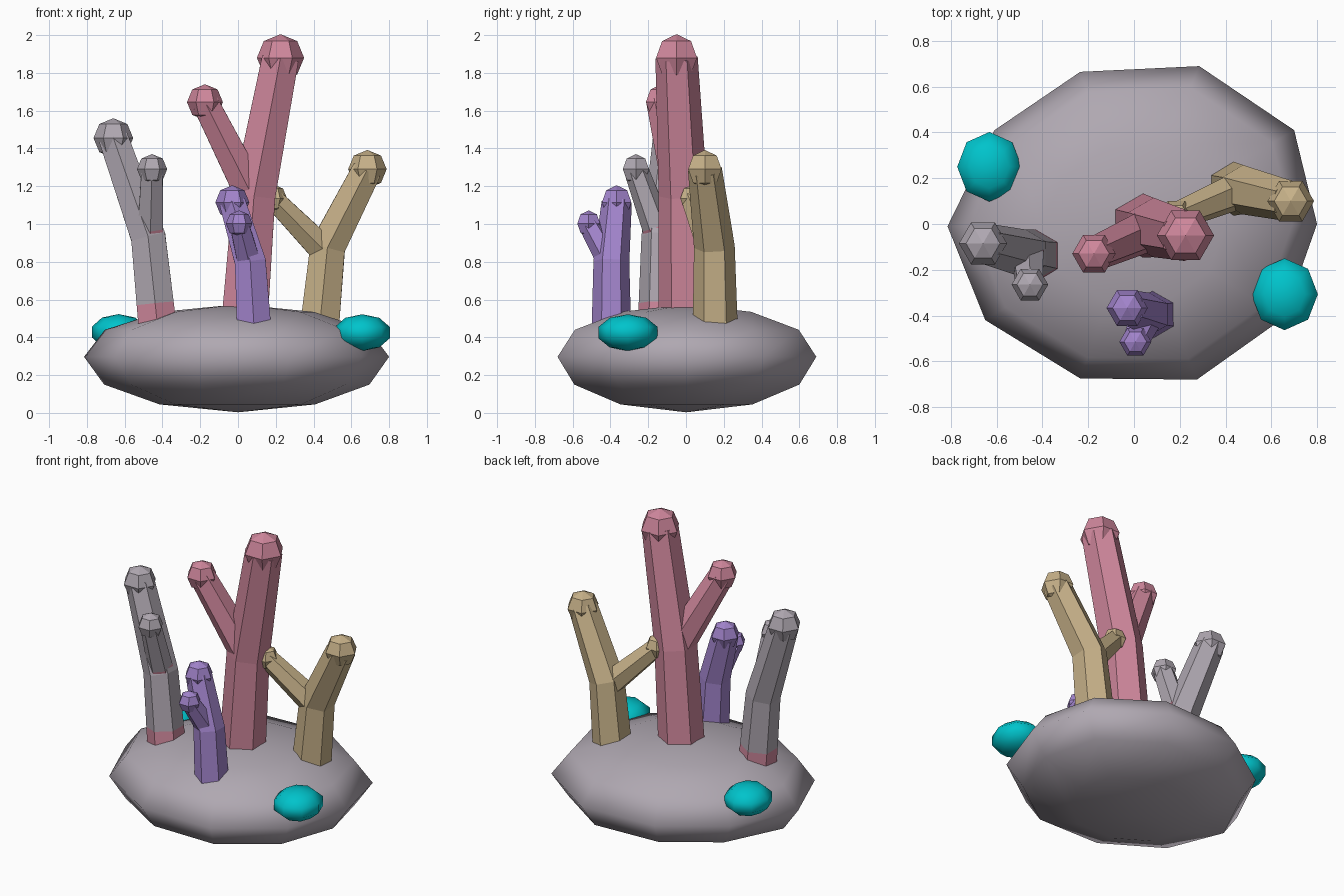
import bpy, bmesh, math
from mathutils import Vector

if "Cube" in bpy.data.objects:
    bpy.data.objects.remove(bpy.data.objects["Cube"])


def material(name, rgb):
    m = bpy.data.materials.new(name)
    m.diffuse_color = (*rgb, 1)
    m.use_nodes = True
    m.node_tree.nodes["Principled BSDF"].inputs["Base Color"].default_value = m.diffuse_color
    return m


GREY = material("stone_grey", (0.43, 0.39, 0.44))
PINK = material("coral_pink", (0.62, 0.24, 0.33))
TAN = material("sand_tan", (0.57, 0.44, 0.25))
PURPLE = material("soft_purple", (0.36, 0.23, 0.60))
TEAL = material("bright_teal", (0.0, 0.55, 0.60))


def make(name, rings, mats, smooth=False, first_band=0):
    """Skin a list of rings (a one-point ring is a pole); the first bands can use material 1."""
    bm = bmesh.new()
    loops = [[bm.verts.new(p) for p in r] for r in rings]
    for k, (a, b) in enumerate(zip(loops, loops[1:])):
        n = max(len(a), len(b))
        for i in range(n):
            j = (i + 1) % n
            if len(a) == 1:
                f = bm.faces.new((a[0], b[j], b[i]))
            elif len(b) == 1:
                f = bm.faces.new((a[i], a[j], b[0]))
            else:
                f = bm.faces.new((a[i], a[j], b[j], b[i]))
            f.material_index = 1 if k < first_band else 0
            f.smooth = smooth
    for end in (loops[0], loops[-1]):
        if len(end) > 2:
            f = bm.faces.new(end)
            f.material_index = 1 if first_band and end is loops[0] else 0
    bmesh.ops.recalc_face_normals(bm, faces=bm.faces)
    me = bpy.data.meshes.new(name)
    bm.to_mesh(me)
    bm.free()
    for m in mats:
        me.materials.append(m)
    ob = bpy.data.objects.new(name, me)
    bpy.context.collection.objects.link(ob)
    return ob


def blob(name, c, r, seg, rings, mat, smooth=False):
    """Low-poly ellipsoid with upright poles."""
    out = []
    for k in range(rings + 1):
        lat = -math.pi / 2 + math.pi * k / rings
        cr, z = math.cos(lat), c[2] + r[2] * math.sin(lat)
        n = 1 if k in (0, rings) else seg
        cr = 0 if n == 1 else cr
        out.append([(c[0] + r[0] * cr * math.cos(2 * math.pi * i / seg),
                     c[1] + r[1] * cr * math.sin(2 * math.pi * i / seg), z) for i in range(n)])
    return make(name, out, [mat], smooth)


def tube(name, pts, radii, mats, band=0):
    """Six-sided tube along a path, with an optional coloured band at the start."""
    pts, radii = [Vector(p) for p in pts], list(radii)
    if band:
        t = band / (pts[1] - pts[0]).length
        pts.insert(1, pts[0].lerp(pts[1], t))
        radii.insert(1, radii[0] + (radii[1] - radii[0]) * t)
    rings = []
    for i, (p, r) in enumerate(zip(pts, radii)):
        d = (pts[min(i + 1, len(pts) - 1)] - pts[max(i - 1, 0)]).normalized()
        if i == 1 and band:
            d = (pts[1] - pts[0]).normalized()
        v = Vector((0, 1, 0))
        v = (v - d * v.dot(d)).normalized()
        u = v.cross(d)
        rings.append([p + r * (math.cos(a) * v + math.sin(a) * u)
                      for a in (math.pi * k / 3 for k in range(6))])
    return make(name, rings, mats, False, 1 if band else 0)


# Rock base: ten-sided irregular outline, squashed rings
outline = [(0.80, 0), (0.70, 0.41), (0.285, 0.69), (-0.235, 0.665), (-0.61, 0.41),
           (-0.815, -0.01), (-0.65, -0.42), (-0.235, -0.675), (0.275, -0.68), (0.655, -0.41)]
profile = [(0.87, 0.15), (1, 0.297), (0.865, 0.44), (0.5, 0.535)]
rock = [[(0, 0, 0.003)], [(x * 0.51, y * 0.51, 0.045) for x, y in outline]]
rock += [[(x * s, y * s, z) for x, y in outline] for s, z in profile] + [[(0, 0, 0.575)]]
make("rock_base", rock, [GREY], True)

# Teal polyps on the rock
blob("polyp_right", (0.658, -0.307, 0.425), (0.153, 0.165, 0.097), 8, 5, TEAL, True)
blob("polyp_left", (-0.632, 0.25, 0.428), (0.148, 0.16, 0.095), 8, 5, TEAL, True)

# Corals: stem path and radii, branch path and radii, tip sizes, colours, band lengths
corals = [
    ("pink", [(0.03, -0.005, 0.42), (0.085, -0.015, 1.15), (0.225, -0.05, 1.88)],
     (0.142, 0.13, 0.112), [(0.075, -0.02, 1.15), (-0.175, -0.13, 1.645)], (0.10, 0.08),
     0.125, 0.095, [PINK], 0, 0),
    ("tan", [(0.428, 0.155, 0.42), (0.475, 0.15, 0.88), (0.685, 0.10, 1.29)],
     (0.12, 0.108, 0.09), [(0.465, 0.15, 0.85), (0.185, 0.035, 1.135)], (0.085, 0.062),
     0.102, 0.075, [TAN], 0, 0),
    ("grey", [(-0.422, -0.14, 0.42), (-0.475, -0.13, 0.93), (-0.66, -0.085, 1.455)],
     (0.117, 0.106, 0.09), [(-0.465, -0.13, 0.91), (-0.455, -0.265, 1.29)], (0.08, 0.065),
     0.105, 0.08, [GREY, PINK], 0.16, 0.08),
    ("purple", [(0.087, -0.395, 0.42), (0.065, -0.395, 0.80), (-0.03, -0.367, 1.115)],
     (0.105, 0.095, 0.08), [(0.06, -0.395, 0.79), (0.006, -0.515, 1.002)], (0.072, 0.057),
     0.09, 0.07, [PURPLE], 0, 0),
]
for name, stem, sr, branch, br, tip, btip, mats, band, bband in corals:
    tube(name + "_coral_stem", stem, sr, mats, band)
    tube(name + "_coral_branch", branch, br, mats, bband)
    blob(name + "_stem_tip", stem[-1], (tip,) * 3, 6, 4, mats[0])
    blob(name + "_branch_tip", branch[-1], (btip,) * 3, 6, 4, mats[0])
